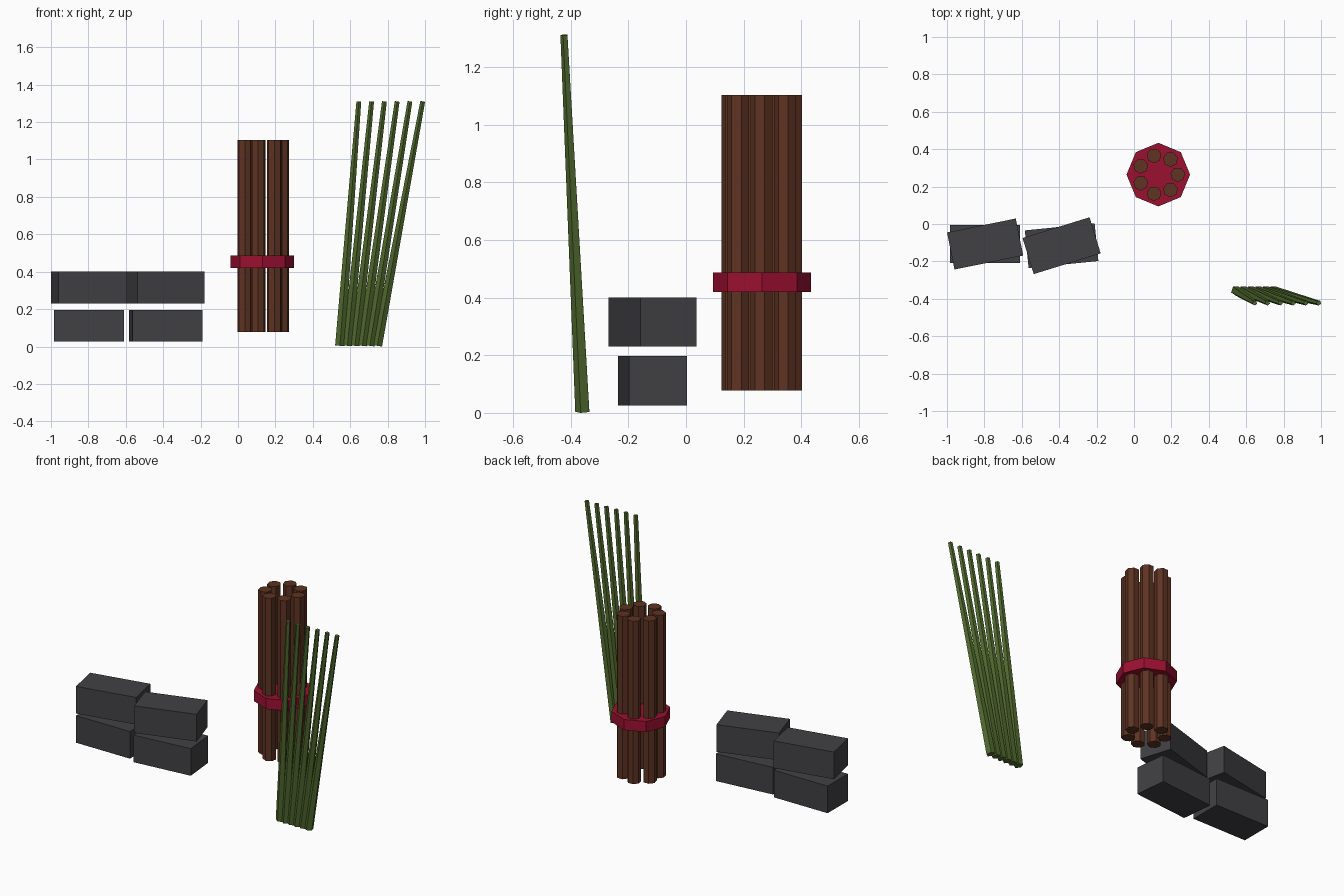
import bpy
import bmesh
from math import sin, cos, tau
from mathutils import Vector, Matrix

cube = bpy.data.objects.get("Cube")
if cube:
    bpy.data.objects.remove(cube, do_unlink=True)


def make_material(name, rgb):
    mat = bpy.data.materials.new(name)
    mat.use_nodes = True
    mat.diffuse_color = (*rgb, 1)
    mat.node_tree.nodes["Principled BSDF"].inputs["Base Color"].default_value = (*rgb, 1)
    return mat


STONE = make_material("charcoal_stone", (0.053, 0.052, 0.058))
WOOD = make_material("brown_wood", (0.112, 0.033, 0.016))
CLOTH = make_material("crimson_band", (0.328, 0.005, 0.030))
REED = make_material("green_reed", (0.084, 0.147, 0.027))


def finish(name, bm, mat):
    mesh = bpy.data.meshes.new(name)
    bmesh.ops.recalc_face_normals(bm, faces=bm.faces[:])
    bm.to_mesh(mesh)
    bm.free()
    mesh.materials.append(mat)
    obj = bpy.data.objects.new(name, mesh)
    bpy.context.collection.objects.link(obj)
    return obj


def rod(name, start, end, r_start, r_end, sides, mat):
    """Flat-shaded prism between two points, with one corner towards the front."""
    start, end = Vector(start), Vector(end)
    axis = (end - start).normalized()
    turn = Vector((0, 0, 1)).rotation_difference(axis)
    bm = bmesh.new()
    rings = []
    for centre, r in ((start, r_start), (end, r_end)):
        angles = [tau * i / sides for i in range(sides)]
        rings.append([bm.verts.new(centre + turn @ Vector((r * sin(a), -r * cos(a), 0)))
                      for a in angles])
    low, high = rings
    bm.faces.new(low[::-1])
    bm.faces.new(high)
    for i in range(sides):
        j = (i + 1) % sides
        bm.faces.new((low[i], low[j], high[j], high[i]))
    return finish(name, bm, mat)


def block(name, centre, size, angle):
    bm = bmesh.new()
    bmesh.ops.create_cube(bm, size=1)
    bmesh.ops.scale(bm, vec=size, verts=bm.verts)
    obj = finish(name, bm, STONE)
    obj.matrix_world = Matrix.Translation(centre) @ Matrix.Rotation(angle, 4, "Z")


# Two layers of stone blocks, each turned a little further than the last
for i in range(4):
    column, layer = i % 2, i // 2
    block(f"stone_block_{i + 1}",
          (-0.796 + 0.409 * column, -0.107 - 0.009 * column, 0.111 + 0.204 * layer),
          (0.375, 0.202, 0.171), 0.1 * i)

# Upright bundle of wooden poles
BX, BY = 0.13, 0.264
for i in range(7):
    a = tau * i / 7
    x, y = BX + 0.104 * cos(a), BY + 0.104 * sin(a)
    rod(f"pole_{i + 1}", (x, y, 0.077), (x, y, 1.103), 0.04, 0.04, 7, WOOD)

# Band tied around the bundle
rod("bundle_band", (BX, BY, 0.42), (BX, BY, 0.487), 0.17, 0.17, 8, CLOTH)

# Fan of tapered reeds leaning outwards
for i in range(6):
    rod(f"reed_{i + 1}", (0.545 + 0.04 * i, -0.357, 0.005),
        (0.646 + 0.0683 * i, -0.422, 1.31), 0.027, 0.0135, 5, REED)
